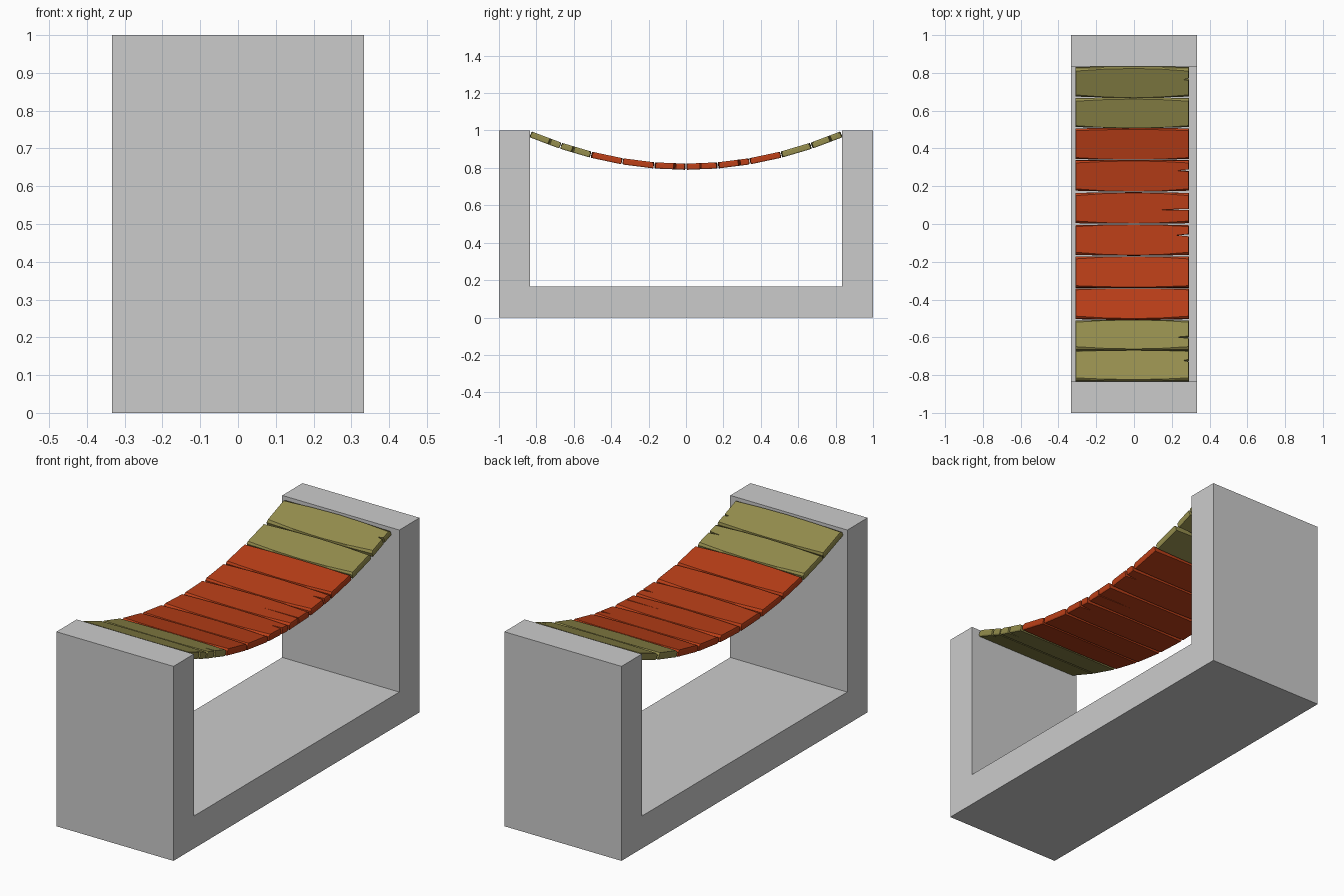
import bpy, math, random

if "Cube" in bpy.data.objects:
    bpy.data.objects.remove(bpy.data.objects["Cube"])

random.seed(4)


def material(name, rgb):
    m = bpy.data.materials.new(name)
    m.diffuse_color = (*rgb, 1)
    m.use_nodes = True
    m.node_tree.nodes["Principled BSDF"].inputs["Base Color"].default_value = m.diffuse_color
    return m


def add_mesh(name, verts, faces, mat=None):
    me = bpy.data.meshes.new(name)
    me.from_pydata(verts, [], faces)
    me.update()
    ob = bpy.data.objects.new(name, me)
    bpy.context.collection.objects.link(ob)
    if mat:
        me.materials.append(mat)
    return ob


def loft(name, rings, mat=None):
    """Join stacked counter-clockwise rings of equal length and cap both ends."""
    n = len(rings[0])
    verts = [p for r in rings for p in r]
    faces = [tuple(range(n))[::-1], tuple(range(len(verts) - n, len(verts)))]
    for k in range(len(rings) - 1):
        a, b = k * n, (k + 1) * n
        for i in range(n):
            j = (i + 1) % n
            faces.append((a + i, a + j, b + j, b + i))
    return add_mesh(name, verts, faces, mat)


# U-shaped support block: side profile (y, z) swept along x
W, IN, FLOOR = 0.333, 0.835, 0.167
profile = [(-1, 0), (1, 0), (1, 1), (IN, 1), (IN, FLOOR), (-IN, FLOOR), (-IN, 1), (-1, 1)]
loft("support_frame", [[(x, y, z) for y, z in profile] for x in (-W, W)])

# Sagging plank deck
olive = material("olive_wood", (0.30, 0.27, 0.075))
red = material("red_wood", (0.50, 0.05, 0.009))
X0, X1, THICK = -0.31, 0.29, 0.033
EDGES = [-0.833, -0.67, -0.508, -0.34, -0.17, 0, 0.17, 0.34, 0.508, 0.67, 0.833]
# End cracks per plank: offset across the plank, length, half width
CRACKS = {0: (0.025, 0.03, 0.006), 1: (-0.015, 0.065, 0.006), 4: (0.025, 0.065, 0.006),
          5: (-0.008, 0.2, 0.003), 6: (0.03, 0.065, 0.006), 9: (0.02, 0.03, 0.006)}


def sag(y):
    return 0.806 + 0.174 * (y / 0.833) ** 2


def plank_ring(half, taper, inset, crack):
    """Plank outline, slightly bowed along its edges, with a split in one end."""
    xs = [X0 + inset, -0.16, 0.0, 0.15, X1 - inset]
    bow = [1, 0.3, 0, 0.3, 1]
    h = half - inset
    low = [(x, -h + taper[0] * b) for x, b in zip(xs, bow)]
    high = [(x, h - taper[1] * b) for x, b in zip(xs, bow)][::-1]
    split = []
    if crack:
        c, length, w = crack
        split = [(X1 - inset, c - w), (X1 - length, c), (X1 - inset, c + w)]
    return low + split + high


for i in range(10):
    ya, yb = EDGES[i], EDGES[i + 1]
    za, zb = sag(ya), sag(yb)
    half = math.hypot(yb - ya, zb - za) / 2 - 0.002
    tilt = math.atan2(zb - za, yb - ya)
    t = [random.uniform(0.001, 0.006) for _ in range(2)]
    top = [a + random.uniform(0.004, 0.012) for a in t]
    crack = CRACKS.get(i)
    layers = [(-THICK / 2, t, 0.003), (-THICK / 2 + 0.006, t, 0),
              (THICK / 2 - 0.009, t, 0), (THICK / 2, top, 0.002)]
    rings = [[(x, v, z) for x, v in plank_ring(half, tp, ins, crack)] for z, tp, ins in layers]
    ob = loft(f"plank_{i + 1}", rings, red if 2 <= i <= 7 else olive)
    ob.location = (0, (ya + yb) / 2, (za + zb) / 2)
    ob.rotation_euler = (tilt, 0, 0)
